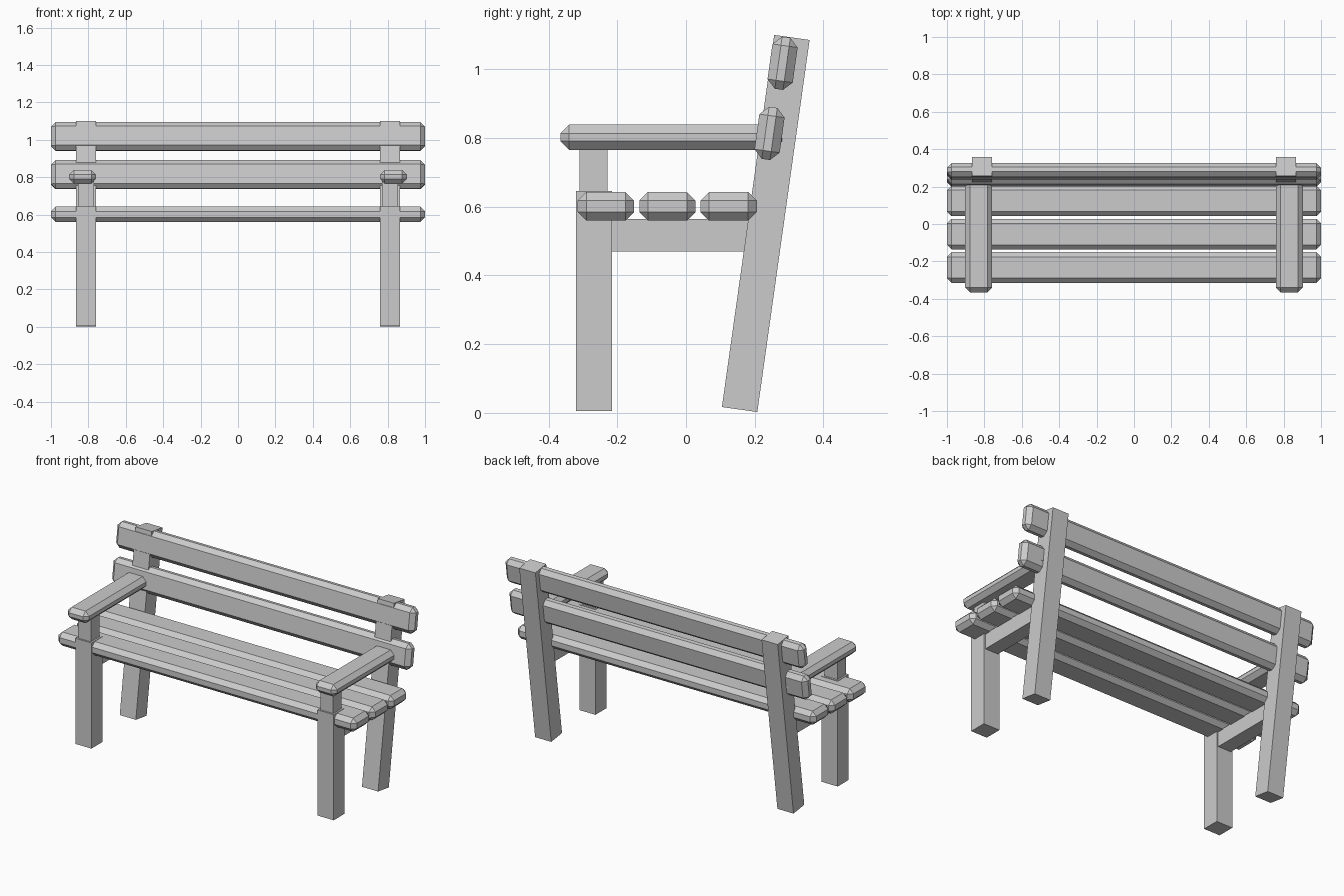
import bpy
from math import radians

default_cube = bpy.data.objects.get("Cube")
if default_cube:
    bpy.data.objects.remove(default_cube, do_unlink=True)

# One plain grey for the whole bench
grey = bpy.data.materials.new("plain grey")
grey.use_nodes = True
colour = (0.6, 0.6, 0.6, 1)
grey.diffuse_color = colour
grey.node_tree.nodes["Principled BSDF"].inputs["Base Color"].default_value = colour

CHAMFER = 0.025
TILT = radians(-8)


def beam(name, centre, size, tilt=0, chamfer=0):
    """A box beam, optionally leaning back and with chamfered edges."""
    bpy.ops.mesh.primitive_cube_add(size=1, location=centre)
    obj = bpy.context.object
    obj.name = name
    obj.scale = size
    bpy.ops.object.transform_apply(location=False, rotation=False, scale=True)
    obj.rotation_euler.x = tilt
    obj.data.materials.append(grey)
    if chamfer:
        bevel = obj.modifiers.new("chamfer", "BEVEL")
        bevel.width = chamfer
        bevel.segments = 1
    return obj


# Seat slats
for i, y in enumerate((-0.233, -0.054, 0.124)):
    beam(f"seat_slat_{i + 1}", (0, y, 0.601), (2, 0.164, 0.083), chamfer=CHAMFER)

# Leaning backrest slats
for name, y, z in (("lower", 0.243, 0.813), ("upper", 0.281, 1.017)):
    beam(f"{name}_back_slat", (0, y, z), (2, 0.074, 0.153), TILT, CHAMFER)

# Matching side frames
for side, s in (("left", 1), ("right", -1)):
    x = s * 0.812
    beam(f"{side}_front_leg", (x, -0.268, 0.325), (0.108, 0.105, 0.64))
    beam(f"{side}_back_leg", (x, 0.232, 0.551), (0.108, 0.104, 1.093), TILT)
    beam(f"{side}_seat_rail", (x, -0.01, 0.517), (0.088, 0.43, 0.094))
    beam(f"{side}_arm_post", (x, -0.269, 0.71), (0.086, 0.082, 0.14))
    beam(f"{side}_armrest", (s * 0.831, -0.043, 0.802), (0.143, 0.644, 0.073),
         chamfer=CHAMFER)
